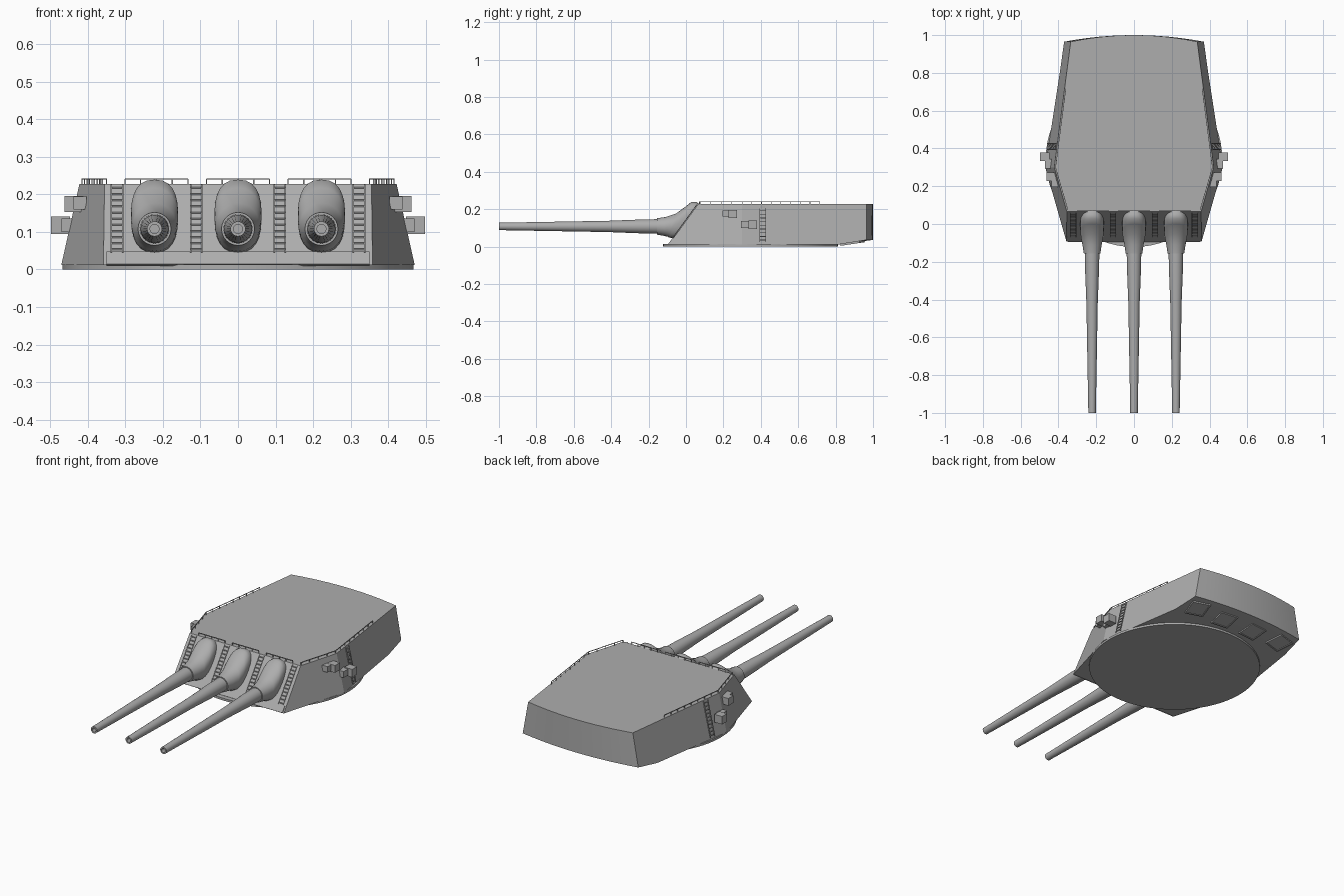
import bpy, bmesh, math
from mathutils import Vector, Matrix

if "Cube" in bpy.data.objects:
    bpy.data.objects.remove(bpy.data.objects["Cube"])

def material(name, value):
    m = bpy.data.materials.new(name)
    m.use_nodes = True
    color = (value, value, value, 1)
    m.diffuse_color = color
    m.node_tree.nodes["Principled BSDF"].inputs["Base Color"].default_value = color
    return m

GREY = material("naval_grey", 0.42)
ROOF, BASE = 0.227, 0.012

def finish(name, bm, smooth=None):
    bmesh.ops.recalc_face_normals(bm, faces=bm.faces[:])
    mesh = bpy.data.meshes.new(name)
    bm.to_mesh(mesh)
    bm.free()
    mesh.materials.append(GREY)
    ob = bpy.data.objects.new(name, mesh)
    bpy.context.collection.objects.link(ob)
    if smooth:
        bpy.ops.object.select_all(action='DESELECT')
        ob.select_set(True)
        bpy.context.view_layer.objects.active = ob
        bpy.ops.object.shade_smooth_by_angle(angle=math.radians(smooth))
    return ob

def add_box(bm, centre, size, rotation=None):
    rot = rotation.to_4x4() if rotation else Matrix()
    bmesh.ops.create_cube(bm, size=1, matrix=Matrix.Translation(centre) @ rot @ Matrix.Diagonal((*size, 1)))

def add_bar(bm, a, b, thick=0.004):
    a, b = Vector(a), Vector(b)
    add_box(bm, (a + b) / 2, (thick, thick, (b - a).length), (b - a).to_track_quat('Z', 'Y').to_matrix())

def loft(bm, rings, cap_start=True, cap_end=True):
    loops = [[bm.verts.new(p) for p in ring] for ring in rings]
    n = len(loops[0])
    for lo, hi in zip(loops, loops[1:]):
        for i in range(n):
            bm.faces.new((lo[i], lo[(i + 1) % n], hi[(i + 1) % n], hi[i]))
    if cap_start:
        bm.faces.new(loops[0])
    if cap_end:
        bm.faces.new(loops[-1])

# Gunhouse: sloped walls, curved back and undercut rear floor
def rear_arc(half, z, steps=12):
    xs = [half * (2 * i / steps - 1) for i in range(steps + 1)]
    return [(x, 1 - 0.035 * (x / half) ** 2, z) for x in xs]

bm = bmesh.new()
def verts(points):
    return [bm.verts.new(p) for p in points]
top_back, low_back = verts(rear_arc(0.335, ROOF)), verts(rear_arc(0.37, 0.036))
bend = verts([(p[0] * 1.054, 0.82, BASE) for p in rear_arc(0.37, 0)])
top_l, top_r = [verts([(s * 0.355, 0.065, ROOF), (s * 0.422, 0.3, ROOF)]) for s in (-1, 1)]
low_l, low_r = [verts([(s * 0.358, -0.092, BASE), (s * 0.47, 0.3, BASE)]) for s in (-1, 1)]
bm.faces.new(top_l + top_back + top_r[::-1])
bm.faces.new(low_l + bend + low_r[::-1])
bm.faces.new((low_l[0], low_r[0], top_r[0], top_l[0]))
for low, top, k in ((low_l, top_l, 0), (low_r, top_r, -1)):
    bm.faces.new((low[0], low[1], top[1], top[0]))
    bm.faces.new((low[1], bend[k], low_back[k], top_back[k], top[1]))
for i in range(len(bend) - 1):
    bm.faces.new((bend[i], bend[i + 1], low_back[i + 1], low_back[i]))
    bm.faces.new((low_back[i], low_back[i + 1], top_back[i + 1], top_back[i]))
finish("gunhouse", bm, 12)

# Round base ring
bm = bmesh.new()
bmesh.ops.create_cone(bm, cap_ends=True, segments=64, radius1=0.467, radius2=0.467, depth=0.013,
                      matrix=Matrix.Translation((0, 0.345, 0.0065)))
finish("base_ring", bm, 30)

# Sill along the bottom of the front plate
def front_y(z):
    return -0.092 + 0.157 * (z - BASE) / (ROOF - BASE)
bm = bmesh.new()
tilt = Matrix.Rotation(-math.atan2(0.157, ROOF - BASE), 3, 'X')
add_box(bm, (0, front_y(0.029), 0.029), (0.7, 0.008, 0.042), tilt)
finish("front_sill", bm)

# Guns: sleeve and tapered barrel with an open bore
def ring(y, z, half_w, half_h, lean, power=2, n=24):
    pts = []
    for i in range(n):
        c, s = math.cos(math.tau * i / n), math.sin(math.tau * i / n)
        dx = half_w * math.copysign(abs(c) ** (2 / power), c)
        dz = half_h * math.copysign(abs(s) ** (2 / power), s)
        pts.append((dx, y + dz * lean, z + dz))
    return pts

SLEEVE = [(-0.155, 0.108, 0.044, 0.044, 0), (-0.115, 0.108, 0.05, 0.05, 0.1),
          (-0.075, 0.115, 0.058, 0.062, 0.35), (-0.045, 0.133, 0.062, 0.084, 0.55, 2.3),
          (-0.02, 0.142, 0.063, 0.097, 0.5, 2.5), (0.005, 0.143, 0.063, 0.096, 0.5, 2.5),
          (0.04, 0.137, 0.06, 0.085, 0.5, 2.5)]
BARREL = [(-0.14, 0.039), (-0.24, 0.037), (-0.42, 0.03), (-0.65, 0.026), (-0.985, 0.02),
          (-1, 0.02), (-1, 0.012), (-0.95, 0.012)]
for x, side in ((-0.222, "right"), (0, "middle"), (0.222, "left")):
    for part, rings in (("gun_sleeve", [ring(*r) for r in SLEEVE]),
                        ("gun_barrel", [ring(y, 0.108, r, r, 0) for y, r in BARREL])):
        bm = bmesh.new()
        loft(bm, rings)
        finish(f"{side}_{part}", bm, 40).location.x = x

# Ladders on the front plate and side walls
def ladder(name, low, high, across, width, rungs):
    low, high, across = Vector(low), Vector(high), Vector(across).normalized() * width / 2
    bm = bmesh.new()
    for s in (-1, 1):
        add_bar(bm, low + s * across, high + s * across)
    for i in range(rungs):
        p = low.lerp(high, (i + 0.5) / rungs)
        add_bar(bm, p - across, p + across)
    finish(name, bm)

for i, x in enumerate((-0.322, -0.111, 0.111, 0.322)):
    ladder(f"front_ladder_{i + 1}", (x, front_y(0.045) - 0.005, 0.045),
           (x, front_y(0.225) - 0.005, 0.225), (1, 0, 0), 0.03, 11)

# Side fittings: ladder and two sight boxes with their arms
for s, side in ((-1, "right"), (1, "left")):
    ladder(f"{side}_side_ladder", (s * 0.458, 0.41, 0.025), (s * 0.413, 0.41, 0.222),
           (-s * 0.13, 1, 0), 0.032, 10)
    bm = bmesh.new()
    add_box(bm, (s * 0.437, 0.25, 0.174), (0.05, 0.045, 0.042))
    add_box(bm, (s * 0.42, 0.215, 0.177), (0.035, 0.04, 0.034))
    finish(f"{side}_upper_sight", bm)
    bm = bmesh.new()
    add_box(bm, (s * 0.472, 0.357, 0.118), (0.05, 0.045, 0.046))
    add_box(bm, (s * 0.45, 0.32, 0.118), (0.04, 0.05, 0.036))
    finish(f"{side}_lower_sight", bm)

# Guard rails round the roof
def rail(name, path, spacing):
    bm = bmesh.new()
    up = Vector((0, 0, 0.014))
    for a, b in zip(path, path[1:]):
        a, b = Vector((*a, ROOF)), Vector((*b, ROOF))
        add_bar(bm, a + up, b + up, 0.003)
        count = max(1, round((b - a).length / spacing))
        for i in range(count + 1):
            p = a.lerp(b, i / count)
            add_bar(bm, p - up / 4, p + up, 0.003)
    finish(name, bm)

for i, x in enumerate((-0.217, 0, 0.217)):
    rail(f"front_rail_{i + 1}", [(x - 0.084, 0.07), (x + 0.084, 0.07)], 0.042)
for s, side in ((-1, "right"), (1, "left")):
    rail(f"{side}_rail", [(s * 0.35, 0.075), (s * 0.415, 0.3), (s * 0.361, 0.715)], 0.055)

# Framed hatches under the rear overhang
slope = Matrix.Rotation(math.atan2(0.024, 0.16), 3, 'X')
for i, x in enumerate((-0.29, -0.1, 0.1, 0.29)):
    bm = bmesh.new()
    turn = Matrix.Rotation(-x * 0.9, 3, 'Z')
    rot = slope @ turn
    centre = Vector((x, 0.89, 0.021))
    add_box(bm, centre, (0.1, 0.1, 0.008), rot)
    for k in (-1, 1):
        add_box(bm, centre + rot @ Vector((k * 0.05, 0, 0)), (0.008, 0.108, 0.014), rot)
        add_box(bm, centre + rot @ Vector((0, k * 0.05, 0)), (0.108, 0.008, 0.014), rot)
    finish(f"rear_hatch_{i + 1}", bm)
